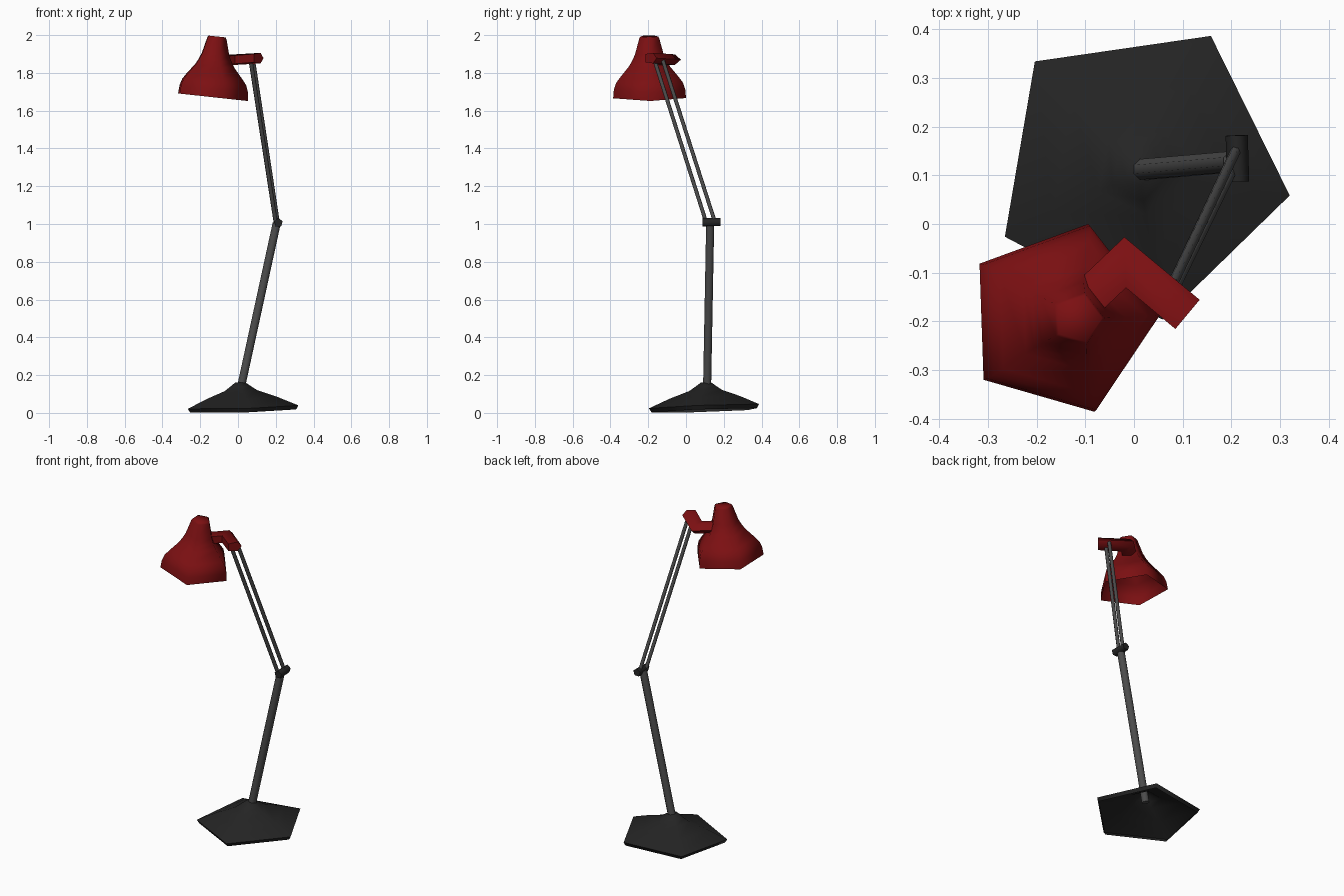
import bpy, bmesh, math
from mathutils import Vector, Matrix

if "Cube" in bpy.data.objects:
    bpy.data.objects.remove(bpy.data.objects["Cube"])


def material(name, rgb):
    m = bpy.data.materials.new(name)
    m.diffuse_color = (*rgb, 1)
    m.use_nodes = True
    m.node_tree.nodes["Principled BSDF"].inputs["Base Color"].default_value = m.diffuse_color
    return m


RED = material("dark red enamel", (0.2, 0.005, 0.006))
BLACK = material("black metal", (0.018, 0.018, 0.018))
GREY = material("grey metal", (0.072, 0.072, 0.072))


def loft(name, rings, mat, caps=(True, True)):
    """Skin a list of point rings into one object."""
    bm = bmesh.new()
    vs = [[bm.verts.new(p) for p in r] for r in rings]
    n = len(rings[0])
    for a, b in zip(vs, vs[1:]):
        for i in range(n):
            j = (i + 1) % n
            bm.faces.new((a[i], a[j], b[j], b[i]))
    if caps[0]:
        bm.faces.new(vs[0][::-1])
    if caps[1]:
        bm.faces.new(vs[-1])
    for f in bm.faces:
        f.smooth = True
    bmesh.ops.recalc_face_normals(bm, faces=bm.faces)
    me = bpy.data.meshes.new(name)
    bm.to_mesh(me)
    bm.free()
    me.set_sharp_from_angle(angle=math.radians(74))
    me.materials.append(mat)
    ob = bpy.data.objects.new(name, me)
    bpy.context.collection.objects.link(ob)
    return ob


def lathe(name, profile, n, phase, matrix, mat, caps=(False, True)):
    """Turn a (radius, height) profile with n sides."""
    rings = [[matrix @ Vector((r * math.cos(phase + math.tau * i / n),
                               r * math.sin(phase + math.tau * i / n), h))
              for i in range(n)] for r, h in profile]
    return loft(name, rings, mat, caps)


def rod(name, a, b, r, n, mat):
    """Straight bar between two points."""
    a, d = Vector(a), Vector(b) - Vector(a)
    mtx = Matrix.Translation(a) @ d.to_track_quat('Z', 'Y').to_matrix().to_4x4()
    return lathe(name, [(r, 0), (r, d.length)], n, 0.3, mtx, mat, (True, True))


# Weighted foot: five-sided, open underneath, slightly tilted
tilt = Matrix.Rotation(0.035, 4, 'X') @ Matrix.Rotation(-0.026, 4, 'Y')
lathe("base", [(0.298, 0), (0.311, 0.021), (0.2, 0.068), (0.092, 0.106), (0.06, 0.127), (0.028, 0.149)],
      5, math.radians(-9.7), Matrix.Translation((0.014, 0.112, 0.0125)) @ tilt, BLACK)

# Lower arm and elbow joint
rod("lower_arm", (0.008, 0.111, 0.1), (0.205, 0.128, 1.005), 0.023, 8, GREY)
rod("elbow_joint", (0.214, 0.087, 1.007), (0.211, 0.182, 1.009), 0.024, 5, BLACK)

# Twin upper rods
rod("upper_rod_front", (0.2, 0.108, 1.005), (0.067, -0.166, 1.865), 0.011, 6, GREY)
rod("upper_rod_back", (0.211, 0.155, 1.005), (0.08, -0.122, 1.865), 0.011, 6, GREY)

# Bent bracket: five-sided section swept along a mitred path
path = [Vector(p) for p in ((-0.11, -0.17, 1.866), (-0.018, -0.083, 1.87), (0.108, -0.188, 1.878))]
section = [(0.042, 0), (0.018, 0.028), (-0.036, 0.022), (-0.036, -0.022), (0.018, -0.028)]
dirs = [(b - a).normalized() for a, b in zip(path, path[1:])]
lefts = [Vector((-d.y, d.x, 0)).normalized() for d in dirs]
bend = (lefts[0] + lefts[1]).normalized()
sides = [lefts[0], bend / bend.dot(lefts[0]), lefts[1]]
loft("shade_bracket", [[p + s * u + Vector((0, 0, v)) for u, v in section]
                       for p, s in zip(path, sides)], RED)

# Five-sided bell shade with neck, open below, leaning to the right
lathe("shade", [(0.203, 0), (0.199, 0.045), (0.187, 0.08), (0.166, 0.107), (0.115, 0.165),
                (0.096, 0.195), (0.08, 0.228), (0.056, 0.312), (0.05, 0.322)],
      5, math.radians(2),
      Matrix.Translation((-0.15, -0.195, 1.673)) @ Matrix.Rotation(0.108, 4, 'Y'), RED)
